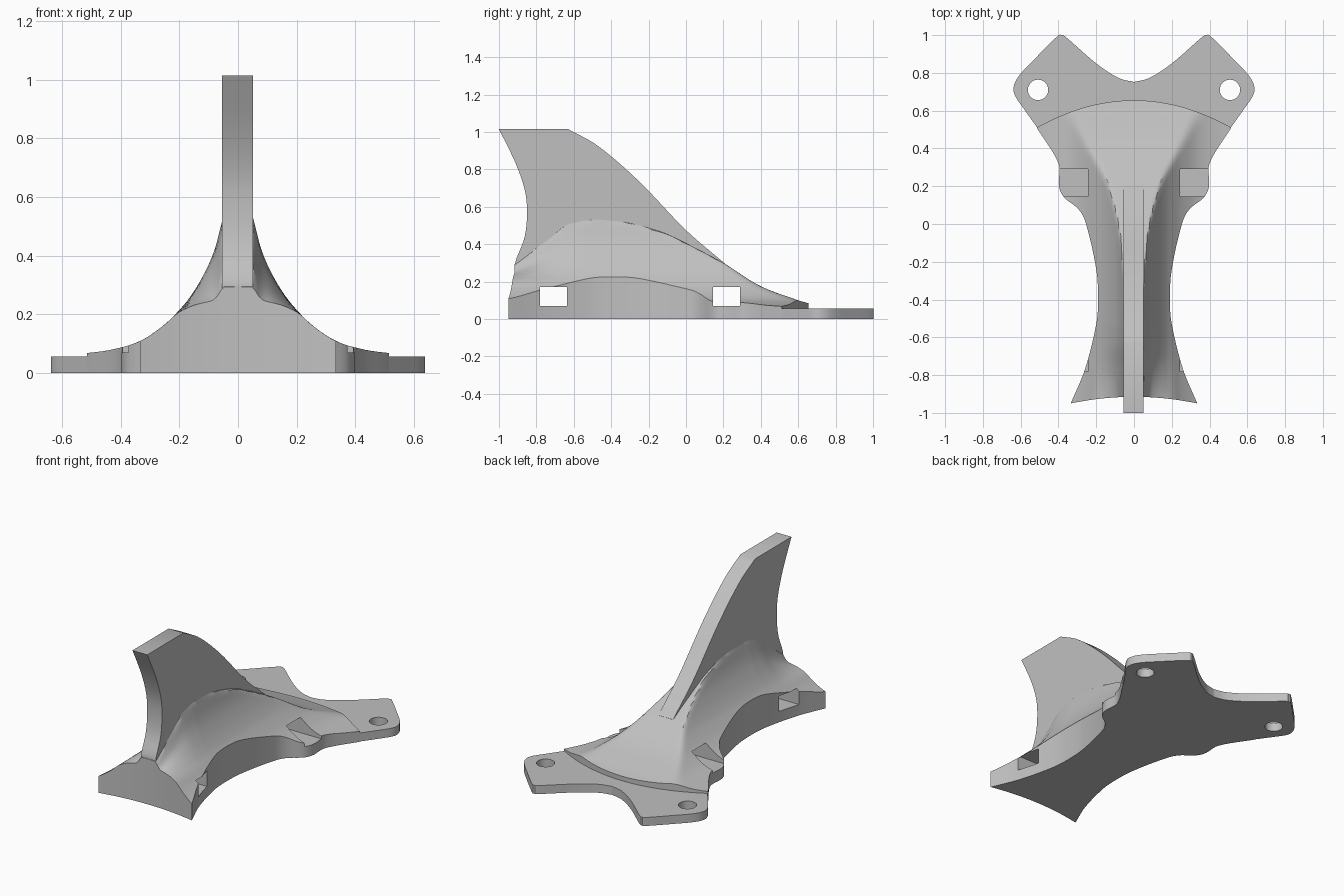
import bpy
import bmesh
from mathutils import Vector
from math import radians

if "Cube" in bpy.data.objects:
    bpy.data.objects.remove(bpy.data.objects["Cube"], do_unlink=True)

grey = bpy.data.materials.new("plain grey")
grey.use_nodes = True
colour = (0.53, 0.53, 0.53, 1)
grey.diffuse_color = colour
grey.node_tree.nodes["Principled BSDF"].inputs["Base Color"].default_value = colour


def lookup(points, x):
    """Smooth curve through sorted points, read at x."""
    last = len(points) - 1
    if x <= points[0][0]:
        return points[0][1]
    if x >= points[last][0]:
        return points[last][1]

    def slope(i):
        a, b = points[max(i - 1, 0)], points[min(i + 1, last)]
        return (b[1] - a[1]) / (b[0] - a[0])

    i = max(k for k in range(last) if points[k][0] <= x)
    (xa, ya), (xb, yb) = points[i], points[i + 1]
    w = xb - xa
    t = (x - xa) / w
    s = 1 - t
    return (ya * s * s * (1 + 2 * t) + yb * t * t * (3 - 2 * t)
            + w * t * s * (slope(i) * s - slope(i + 1) * t))


def spline(points, steps=6):
    """Open rounded path through 2D points."""
    p = [Vector(q) for q in points]
    p = [2 * p[0] - p[1]] + p + [2 * p[-1] - p[-2]]
    path = []
    for a, b, c, d in zip(p, p[1:], p[2:], p[3:]):
        for k in range(steps):
            t = k / steps
            path.append(b + (c - a) * t / 2 + (a - 2.5 * b + 2 * c - d / 2) * t * t
                        + (1.5 * (b - c) + (d - a) / 2) * t ** 3)
    return path + [p[-2]]


def finish(bm, name):
    bmesh.ops.recalc_face_normals(bm, faces=bm.faces[:])
    mesh = bpy.data.meshes.new(name)
    bm.to_mesh(mesh)
    bm.free()
    obj = bpy.data.objects.new(name, mesh)
    bpy.context.collection.objects.link(obj)
    mesh.materials.append(grey)
    return obj


def activate(obj):
    bpy.ops.object.select_all(action='DESELECT')
    obj.select_set(True)
    bpy.context.view_layer.objects.active = obj


def smooth(obj):
    activate(obj)
    bpy.ops.object.shade_smooth_by_angle(angle=radians(30))


def prism(name, outline, direction):
    """Extrude a flat outline of 3D points along a direction."""
    bm = bmesh.new()
    face = bm.faces.new([bm.verts.new(p) for p in outline])
    new = bmesh.ops.extrude_face_region(bm, geom=[face])["geom"]
    verts = [v for v in new if isinstance(v, bmesh.types.BMVert)]
    bmesh.ops.translate(bm, verts=verts, vec=direction)
    return finish(bm, name)


def cut(obj, cutter):
    mod = obj.modifiers.new("cut", 'BOOLEAN')
    mod.operation = 'DIFFERENCE'
    mod.solver = 'EXACT'
    mod.object = cutter
    activate(obj)
    bpy.ops.object.modifier_apply(modifier=mod.name)
    bpy.data.objects.remove(cutter, do_unlink=True)


# Curves that shape the body: half width, flared flank, rear ridge, front ridge
half_width = [(-0.95, 0.335), (-0.77, 0.26), (-0.53, 0.2), (-0.4, 0.19), (-0.24, 0.2),
              (0.02, 0.26), (0.085, 0.3), (0.14, 0.37), (0.2, 0.397), (0.32, 0.4),
              (0.51, 0.515)]
flank = [(0.05, 0.535), (0.08, 0.42), (0.12, 0.33), (0.165, 0.257), (0.2, 0.215),
         (0.25, 0.165), (0.335, 0.108), (0.437, 0.078), (0.52, 0.067)]
rear_ridge = [(-0.4, 0.54), (-0.13, 0.465), (0, 0.405), (0.2, 0.3), (0.39, 0.18),
              (0.6, 0.1), (0.66, 0.083)]
front_ridge = [(-0.92, 0.29), (-0.75, 0.42), (-0.65, 0.5), (-0.55, 0.535)]


def body_height(x, y):
    x = max(abs(x), 0.05)
    drop = 0.535 - lookup(front_ridge, y)
    side = lookup(flank, x) - drop * max(0, 1 - (x - 0.05) / 0.18) ** 2
    top = lookup(rear_ridge, y)
    if y < -0.4:
        return side
    # soft blend of flank and rear ridge
    soft = 0.02
    h = max(soft - abs(side - top), 0) / soft
    return min(side, top) - h * h * soft / 4


# Body: lofted top skin pulled down to the floor
ROWS, COLS = 90, 56
bm = bmesh.new()
grid = []
for r in range(ROWS + 1):
    t = r / ROWS
    edge_y = -0.95 + 1.46 * t
    row = []
    for c in range(COLS + 1):
        u = 2 * c / COLS - 1
        x = u * lookup(half_width, edge_y)
        y = edge_y + (0.035 + 0.11 * t) * (1 - u * u)
        row.append(bm.verts.new((x, y, body_height(x, y))))
    grid.append(row)
for a, b in zip(grid, grid[1:]):
    for c in range(COLS):
        bm.faces.new((a[c], a[c + 1], b[c + 1], b[c]))
new = bmesh.ops.extrude_face_region(bm, geom=bm.faces[:])["geom"]
for v in new:
    if isinstance(v, bmesh.types.BMVert):
        v.co.z = 0
body = finish(bm, "flared_body")

# Square strap slots running through the body from side to side
for y0, y1 in ((-0.78, -0.635), (0.145, 0.29)):
    outline = [(-1, y0, 0.07), (-1, y1, 0.07), (-1, y1, 0.17), (-1, y0, 0.17)]
    cut(body, prism("slot_cutter", outline, (2, 0, 0)))
smooth(body)

# Upright fin
back_edge = [(-0.63, 1.015), (-0.47, 0.925), (-0.25, 0.735), (0, 0.475), (0.21, 0.295)]
front_edge = [(0.29, -0.915), (0.32, -0.908), (0.43, -0.865), (0.55, -0.85),
              (0.68, -0.86), (0.83, -0.91), (1.015, -1)]
STEPS = 24
profile = [(-0.9, 0.22)]
for k in range(STEPS + 1):
    z = 0.29 + (1.015 - 0.29) * k / STEPS
    profile.append((lookup(front_edge, z), z))
for k in range(STEPS + 1):
    y = -0.63 + 0.84 * k / STEPS
    profile.append((y, lookup(back_edge, y)))
profile.append((0.2, 0.22))
smooth(prism("upright_fin", [(-0.055, y, z) for y, z in profile], (0.106, 0, 0)))

# Rear mounting plate with two lobes
lobe = spline([(0.505, 0.5), (0.58, 0.605), (0.63, 0.68), (0.636, 0.73), (0.605, 0.79),
               (0.52, 0.88), (0.41, 0.99), (0.385, 1), (0.355, 0.985), (0.2, 0.85),
               (0.085, 0.775), (0, 0.752)])
outline = [(p.x, p.y, 0) for p in lobe]
outline += [(-p.x, p.y, 0) for p in reversed(lobe[:-1])]
plate = prism("mounting_plate", outline, (0, 0, 0.055))

# Screw holes
for side in (-1, 1):
    bm = bmesh.new()
    bmesh.ops.create_cone(bm, cap_ends=True, segments=40, radius1=0.054, radius2=0.054, depth=1)
    bmesh.ops.translate(bm, verts=bm.verts[:], vec=(side * 0.508, 0.71, 0))
    cut(plate, finish(bm, "hole_cutter"))
smooth(plate)
